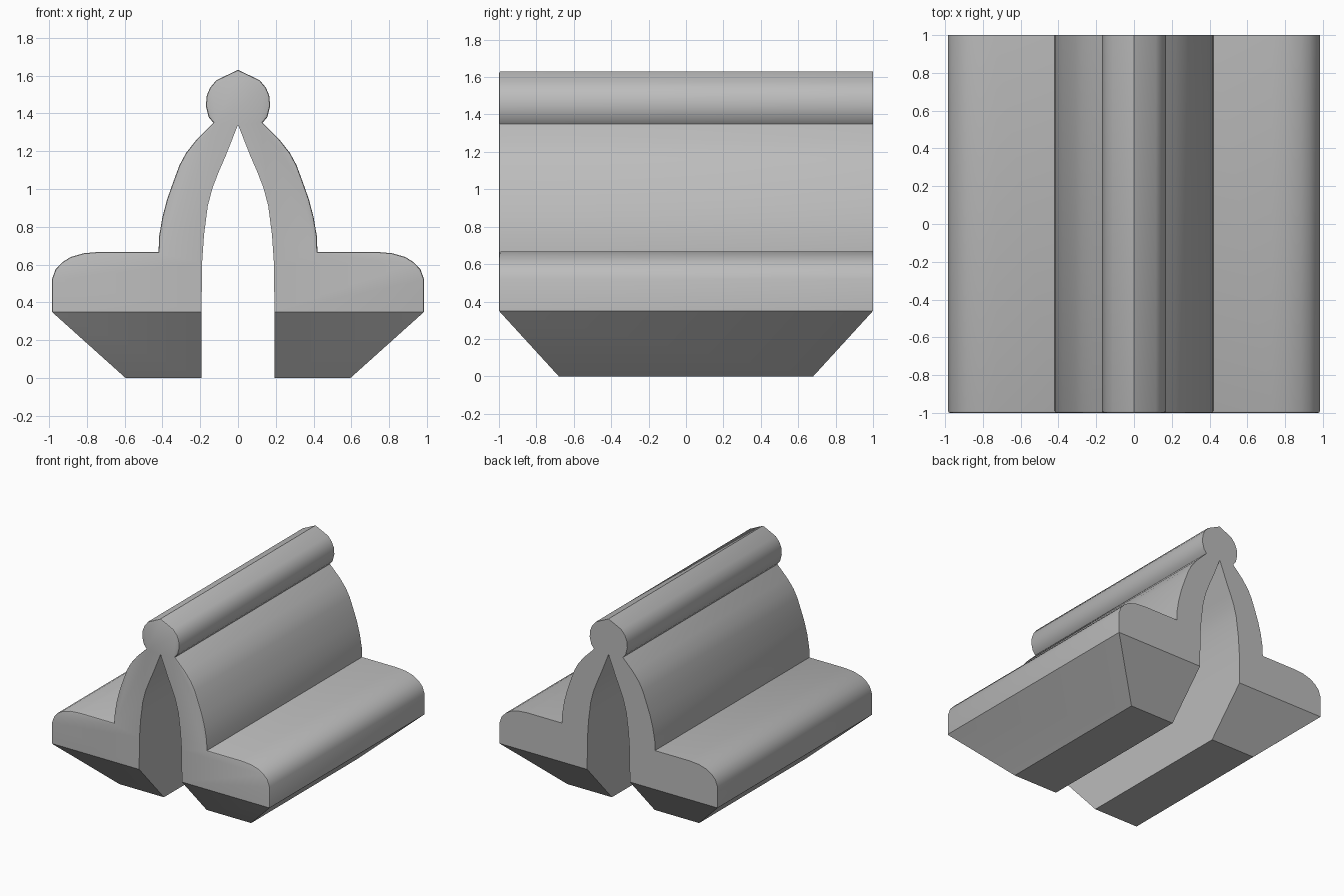
import bpy, bmesh, math

if "Cube" in bpy.data.objects:
    bpy.data.objects.remove(bpy.data.objects["Cube"])

# Outer half profile (x, z): foot, arch, neck, ridge roll
OUTER = [(.985, .35), (.985, .52), (.965, .575), (.93, .612), (.885, .64), (.815, .66), (.73, .667),
         (.42, .667), (.418, .745), (.40, .85), (.375, .945), (.345, 1.03), (.31, 1.125),
         (.275, 1.19), (.22, 1.26), (.13, 1.35), (.155, 1.38), (.17, 1.44), (.165, 1.495),
         (.148, 1.535), (.115, 1.575)]
TOP = (0, 1.63)
# Inner half profile, from the tunnel apex down
APEX = (0, 1.34)
INNER = [(.065, 1.175), (.10, 1.095), (.135, 1.005), (.16, .91), (.18, .755), (.19, .61), (.193, .35)]


def flip(pts):
    return [(-x, z) for x, z in reversed(pts)]


profile = OUTER + [TOP] + flip(OUTER) + flip(INNER) + [APEX] + INNER

bm = bmesh.new()
face = bm.faces.new([bm.verts.new((x, -1, z)) for x, z in profile])
ext = bmesh.ops.extrude_face_region(bm, geom=[face], use_keep_orig=True)
bmesh.ops.translate(bm, vec=(0, 2, 0), verts=[v for v in ext["geom"] if isinstance(v, bmesh.types.BMVert)])
bmesh.ops.recalc_face_normals(bm, faces=bm.faces)

# Tapered feet, pulled down from the flat undersides
soles = [f for f in bm.faces if all(abs(v.co.z - .35) < 1e-4 for v in f.verts)]
ext = bmesh.ops.extrude_face_region(bm, geom=soles)
for v in (g for g in ext["geom"] if isinstance(g, bmesh.types.BMVert)):
    v.co.z = 0
    v.co.y *= .68
    if abs(v.co.x) > .5:
        v.co.x = math.copysign(.595, v.co.x)
bmesh.ops.delete(bm, geom=[f for f in soles if f.is_valid], context='FACES')
bmesh.ops.recalc_face_normals(bm, faces=bm.faces)

# Slightly softened front rim along the upper outline
points = {(round(x, 3), round(z, 3)) for x, z in OUTER + [TOP] + flip(OUTER)}
rim = [e for e in bm.edges if all(v.co.y < -.99 and (round(v.co.x, 3), round(v.co.z, 3)) in points
                                  for v in e.verts)]
bmesh.ops.bevel(bm, geom=rim, offset=.01, segments=2, profile=.5, affect='EDGES')

mesh = bpy.data.meshes.new("arched_block")
bm.to_mesh(mesh)
bm.free()
block = bpy.data.objects.new("arched_block", mesh)
bpy.context.collection.objects.link(block)

grey = bpy.data.materials.new("plain grey")
grey.diffuse_color = (.5, .5, .5, 1)
grey.use_nodes = True
grey.node_tree.nodes["Principled BSDF"].inputs["Base Color"].default_value = grey.diffuse_color
mesh.materials.append(grey)

bpy.context.view_layer.objects.active = block
block.select_set(True)
bpy.ops.object.shade_smooth_by_angle(angle=math.radians(29))
